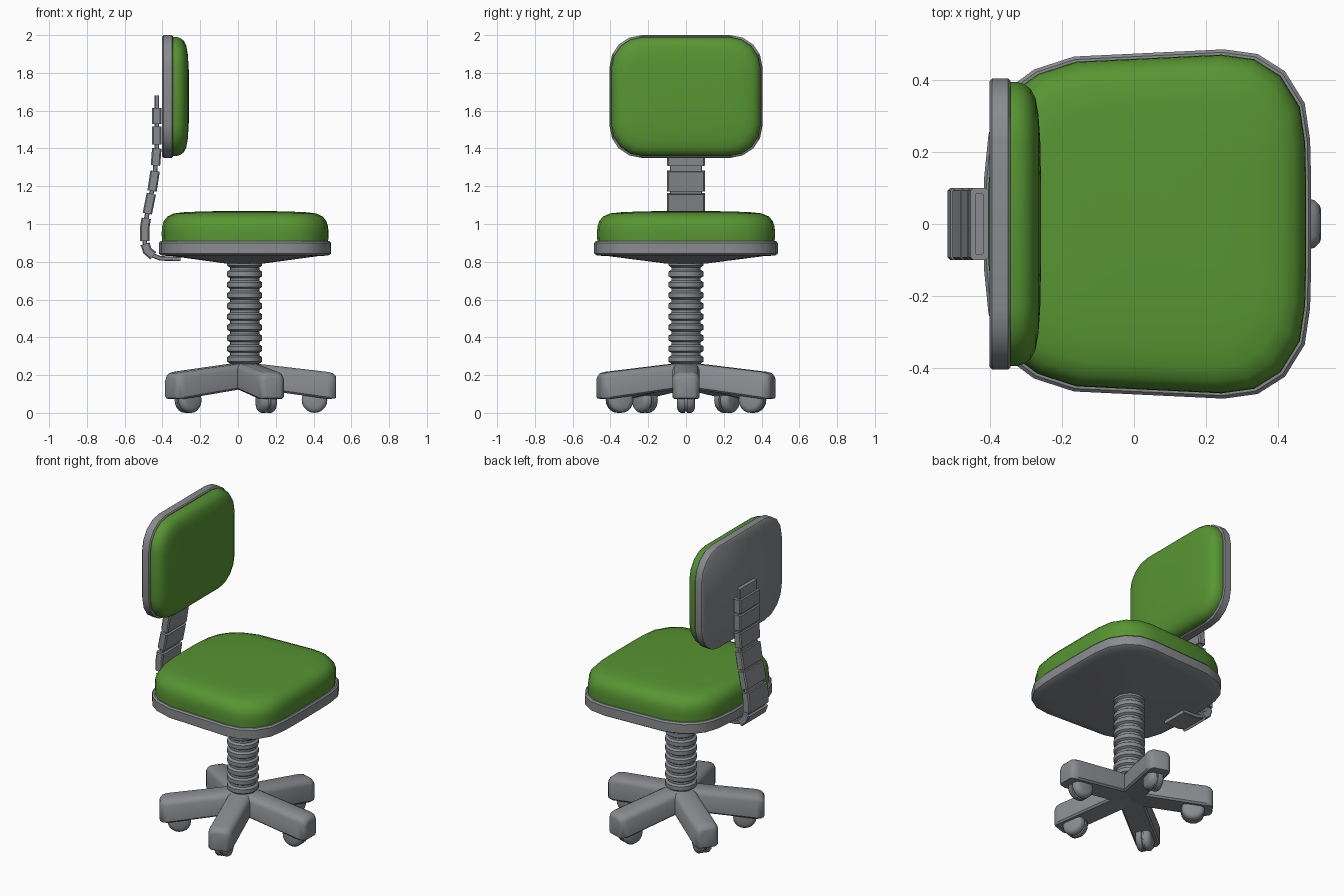
import bpy, bmesh, math
from mathutils import Vector, Matrix

if "Cube" in bpy.data.objects:
    bpy.data.objects.remove(bpy.data.objects["Cube"])


def material(name, rgb):
    m = bpy.data.materials.new(name)
    m.diffuse_color = (*rgb, 1)
    m.use_nodes = True
    m.node_tree.nodes["Principled BSDF"].inputs["Base Color"].default_value = m.diffuse_color
    return m


GREEN = material("green fabric", (0.095, 0.30, 0.032))
GREY = material("grey plastic", (0.25, 0.26, 0.275))


def loft(name, rings, mat, angle=40, matrix=None):
    """Skin a list of equal-length closed rings and cap both ends."""
    bm = bmesh.new()
    vs = [[bm.verts.new(p) for p in r] for r in rings]
    n = len(vs[0])
    for a, b in zip(vs, vs[1:]):
        for i in range(n):
            j = (i + 1) % n
            bm.faces.new((a[i], a[j], b[j], b[i]))
    bm.faces.new(vs[0][::-1])
    bm.faces.new(vs[-1])
    bmesh.ops.recalc_face_normals(bm, faces=bm.faces)
    me = bpy.data.meshes.new(name)
    bm.to_mesh(me)
    bm.free()
    me.shade_smooth()
    me.set_sharp_from_angle(angle=math.radians(angle))
    me.materials.append(mat)
    ob = bpy.data.objects.new(name, me)
    bpy.context.collection.objects.link(ob)
    if matrix is not None:
        me.transform(matrix)
    return ob


def circle(r, z, n):
    return [(r * math.cos(2 * math.pi * i / n), r * math.sin(2 * math.pi * i / n), z) for i in range(n)]


CX = 0.035  # axis of column and seat

# Seat: mirrored outline, slightly narrower at the rear
half = [(0.493, 0.12), (0.49, 0.235), (0.475, 0.336), (0.42, 0.425), (0.344, 0.473),
        (0.25, 0.486), (-0.167, 0.466), (-0.278, 0.43), (-0.332, 0.39), (-0.378, 0.33),
        (-0.405, 0.25), (-0.418, 0.12)]
outline = half + [(x, -y) for x, y in reversed(half)]


def seat_ring(d, z):
    s = 1 - d / 0.46
    return [(CX + (x - CX) * s, y * s, z) for x, y in outline]


loft("seat_pan", [seat_ring(d, z) for d, z in
     [(0.35, 0.792), (0.07, 0.83), (0.015, 0.833), (0, 0.843), (0, 0.9), (0.008, 0.909)]], GREY)
loft("seat_cushion", [seat_ring(d, z) for d, z in
     [(0.016, 0.9), (0.014, 0.95), (0.016, 0.985), (0.025, 1.015), (0.045, 1.04),
      (0.08, 1.056), (0.14, 1.063), (0.25, 1.067), (0.4, 1.069)]], GREEN, 60)


# Backrest: rounded rectangle plate and domed cushion
def back_ring(d, x):
    hy, hz, r, pts = 0.405, 0.325, 0.17, []
    for k, (sy, sz) in enumerate([(1, 1), (-1, 1), (-1, -1), (1, -1)]):
        for i in range(5):
            a = math.pi / 2 * (k + i / 4)
            y = sy * (hy - r) + r * math.cos(a)
            z = sz * (hz - r) + r * math.sin(a)
            pts.append((x, y * (hy - d) / hy, 1.675 + z * (hz - d) / hz))
    return pts


loft("backrest_plate", [back_ring(d, x) for d, x in
     [(0.008, -0.402), (0, -0.395), (0, -0.35), (0.006, -0.344)]], GREY)
loft("backrest_cushion", [back_ring(d, x) for d, x in
     [(0.01, -0.346), (0.01, -0.325), (0.016, -0.305), (0.03, -0.287), (0.055, -0.274),
      (0.1, -0.266), (0.17, -0.261), (0.27, -0.259)]], GREEN, 60)


# Back support: flat bar with separate sleeve bands along a bent path
def strip(name, path, hw, ht, c):
    pts = [Vector((x, 0, z)) for x, z in path]
    rings = []
    for i, p in enumerate(pts):
        t = (pts[min(i + 1, len(pts) - 1)] - pts[max(i - 1, 0)]).normalized()
        nrm = Vector((t.z, 0, -t.x))
        sec = [(hw, ht - c), (hw - c, ht), (c - hw, ht), (-hw, ht - c),
               (-hw, c - ht), (c - hw, -ht), (hw - c, -ht), (hw, c - ht)]
        rings.append([p + Vector((0, y, 0)) + nrm * h for y, h in sec])
    loft(name, rings, GREY, 30)


bands = [[(-.43, 1.615), (-.43, 1.53)],
         [(-.43, 1.515), (-.43, 1.42)],
         [(-.43, 1.40), (-.437, 1.31)],
         [(-.439, 1.28), (-.455, 1.175)],
         [(-.459, 1.16), (-.48, 1.055)],
         [(-.486, 1.03), (-.494, .98), (-.494, .91)],
         [(-.492, .895), (-.48, .858), (-.448, .832)]]
for i, b in enumerate(bands):
    strip(f"support_band_{i + 1}", b, 0.1, 0.025, 0.007)
core = [(-.43, 1.68)] + [p for b in bands for p in b] + [(-.41, .818), (-.305, .815)]
strip("support_bar", core, 0.086, 0.012, 0.004)

# Column: ribbed bellows
prof, pitch = [(0.08, 0.23)], 0.0565
for i in range(10):
    z = 0.262 + i * pitch
    prof += [(0.078, z), (0.092, z + 0.009), (0.092, z + 0.034), (0.078, z + 0.043)]
loft("column", [circle(r, min(z, 0.81), 20) for r, z in prof], GREY, 30,
     Matrix.Translation((CX, 0, 0)))


# Five-star base with twin-wheel casters
def leg_ring(r, w, b, t, c):
    return [(r, w, b + .01), (r, w, t - c), (r, w - c * .35, t - c * .35), (r, w - c, t),
            (r, c - w, t), (r, c * .35 - w, t - c * .35), (r, -w, t - c), (r, -w, b + .01),
            (r, .01 - w, b), (r, w - .01, b)]


for k in range(5):
    m = Matrix.Translation((CX, 0, 0)) @ Matrix.Rotation(2 * math.pi * k / 5, 4, 'Z')
    loft(f"base_leg_{k + 1}", [leg_ring(*a) for a in
         [(0, .072, .135, .268, .03), (0.44, .072, .074, .217, .03), (0.468, .066, .075, .21, .03),
          (0.482, .052, .078, .196, .025), (0.485, .042, .084, .185, .02)]], GREY, 40, m)
    wheel = m @ Matrix.Translation((0.37, 0, 0.068)) @ Matrix.Rotation(math.pi / 2, 4, 'X')
    loft(f"caster_{k + 1}", [circle(r, z, 20) for r, z in
         [(.042, -.047), (.058, -.042), (.068, -.028), (.068, -.006), (.06, -.004),
          (.06, .004), (.068, .006), (.068, .028), (.058, .042), (.042, .047)]], GREY, 40, wheel)
